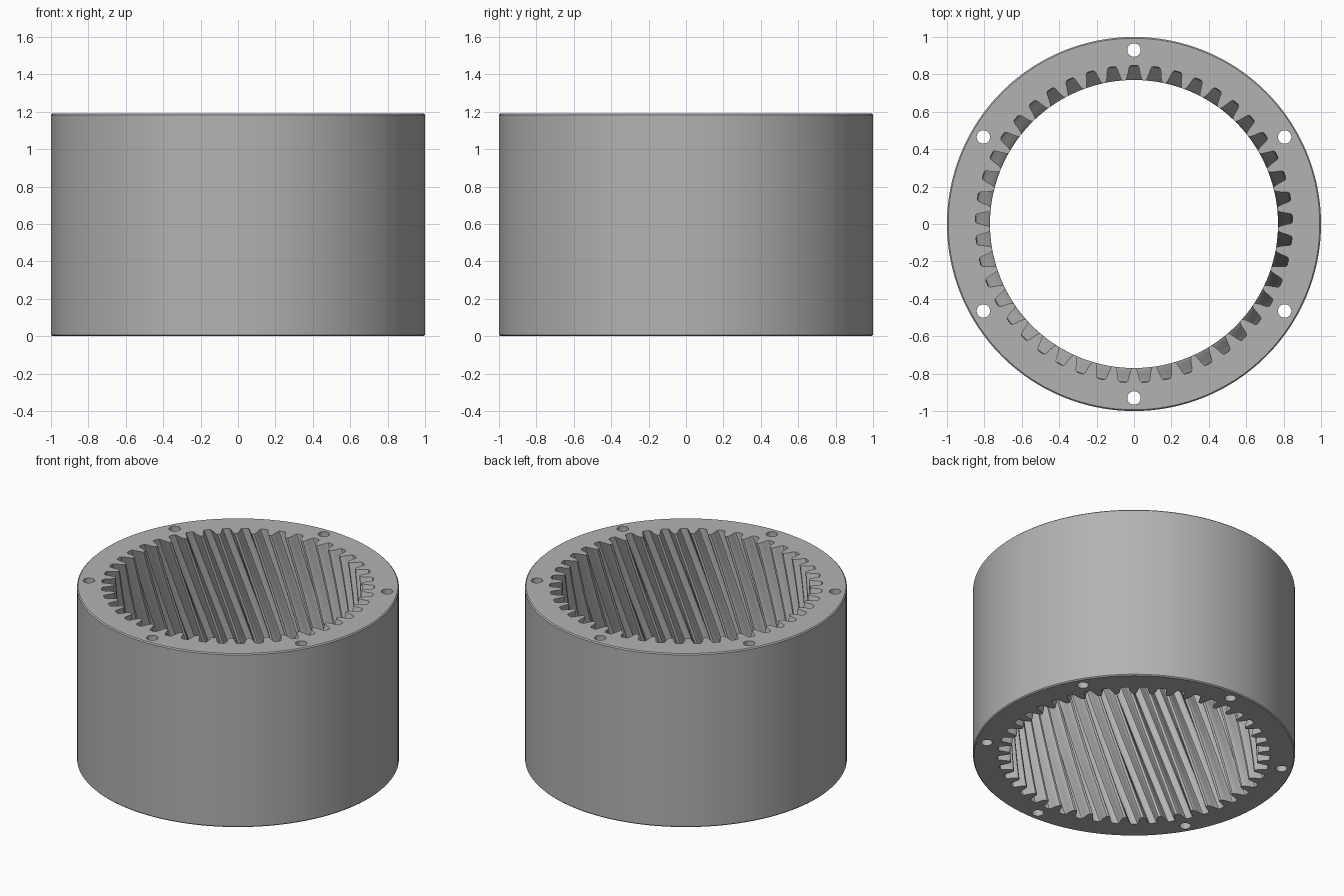
import bpy, bmesh, math
from math import sin, cos, pi, radians

if "Cube" in bpy.data.objects:
    bpy.data.objects.remove(bpy.data.objects["Cube"], do_unlink=True)

HEIGHT, CHAMFER = 1.19, 0.007
TEETH, HELIX = 45, 0.41          # HELIX: twist in radians per unit of height
LEVELS = 24
BOLTS, BOLT_CIRCLE, BOLT_R = 6, 0.93, 0.036

# Half of one tooth gap: (radius, half width), from tooth tip to gap root
GAP = [(0.770, 0.046), (0.775, 0.042), (0.785, 0.038), (0.800, 0.034),
       (0.820, 0.030), (0.838, 0.026), (0.845, 0.022), (0.848, 0.014)]

steel = bpy.data.materials.new("steel grey")
steel.use_nodes = True
steel.diffuse_color = (0.45, 0.45, 0.45, 1)
steel.node_tree.nodes["Principled BSDF"].inputs["Base Color"].default_value = (0.45, 0.45, 0.45, 1)


def circle(radius, count, cx=0, cy=0):
    return [(cx + radius * cos(2 * pi * i / count), cy + radius * sin(2 * pi * i / count))
            for i in range(count)]


def gear_outline(twist):
    """Inner toothed outline, rotated by twist; one gap sits at +y when twist is zero."""
    half = [(r, w / r) for r, w in GAP]
    gap = [(r, -a) for r, a in half] + [(r, a) for r, a in reversed(half)]
    pts = []
    for t in range(TEETH):
        mid = pi / 2 + 2 * pi * t / TEETH + twist
        pts += [(r * cos(mid + a), r * sin(mid + a)) for r, a in gap]
    return pts


def loft(bm, rings):
    """Skin a stack of closed outlines; return the end edge loops."""
    loops = [[bm.verts.new(p) for p in ring] for ring in rings]
    n = len(loops[0])
    for low, high in zip(loops, loops[1:]):
        for i in range(n):
            j = (i + 1) % n
            bm.faces.new((low[i], low[j], high[j], high[i]))
    return [[bm.edges.get((lp[i], lp[(i + 1) % n])) for i in range(n)]
            for lp in (loops[0], loops[-1])]


def at(outline, z):
    return [(x, y, z) for x, y in outline]


bm = bmesh.new()

# Outer wall with a fine chamfer at both rims
rim, wall = circle(1 - CHAMFER, 128), circle(1, 128)
walls = [loft(bm, [at(rim, 0), at(wall, CHAMFER), at(wall, HEIGHT - CHAMFER), at(rim, HEIGHT)])]

# Helical internal teeth
heights = [HEIGHT * i / LEVELS for i in range(LEVELS + 1)]
walls.append(loft(bm, [at(gear_outline(HELIX * (z - HEIGHT)), z) for z in heights]))

# Bolt holes through the ring
for k in range(BOLTS):
    a = radians(30 + 360 / BOLTS * k)
    hole = circle(BOLT_R, 24, BOLT_CIRCLE * cos(a), BOLT_CIRCLE * sin(a))
    walls.append(loft(bm, [at(hole, 0), at(hole, HEIGHT)]))

# Flat end faces between the outlines
for end, up in ((0, -1), (1, 1)):
    edges = [e for w in walls for e in w[end]]
    bmesh.ops.triangle_fill(bm, use_beauty=True, edges=edges, normal=(0, 0, up))

bmesh.ops.recalc_face_normals(bm, faces=bm.faces)
mesh = bpy.data.meshes.new("ring_gear")
bm.to_mesh(mesh)
bm.free()
mesh.materials.append(steel)
ring_gear = bpy.data.objects.new("ring_gear", mesh)
bpy.context.collection.objects.link(ring_gear)

# Smooth the curved walls, keep the rims crisp
bpy.ops.object.select_all(action="DESELECT")
ring_gear.select_set(True)
bpy.context.view_layer.objects.active = ring_gear
bpy.ops.object.shade_smooth_by_angle(angle=radians(30))
